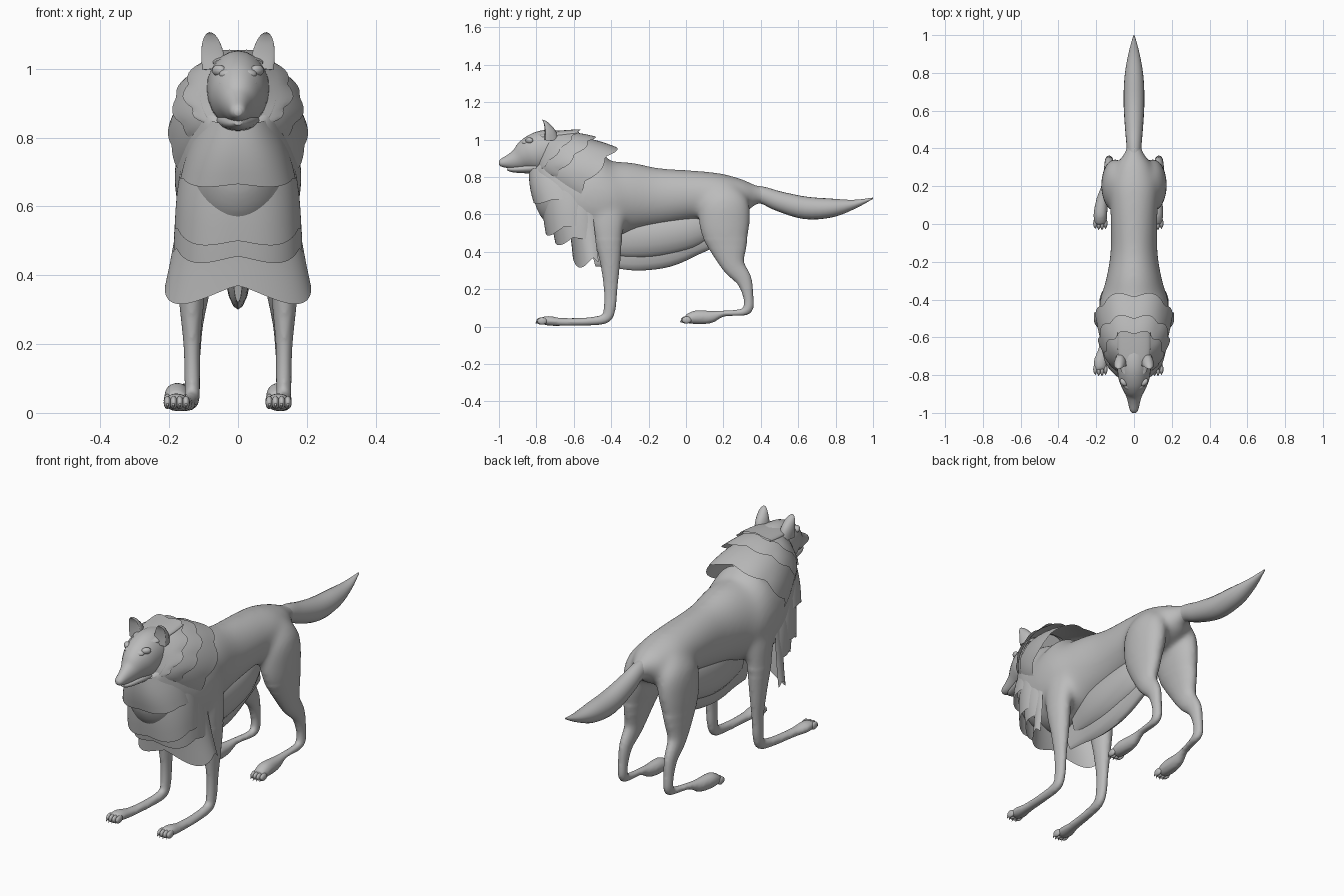
import bpy, bmesh, math
from mathutils import Vector

cube = bpy.data.objects.get("Cube")
if cube:
    bpy.data.objects.remove(cube)

GREY = (0.5, 0.5, 0.5, 1)
fur = bpy.data.materials.new("grey_fur")
fur.use_nodes = True
fur.diffuse_color = GREY
fur.node_tree.nodes["Principled BSDF"].inputs["Base Color"].default_value = GREY


def finish(name, bm, angle=60):
    """Turn a bmesh into a smooth shaded object."""
    bmesh.ops.recalc_face_normals(bm, faces=bm.faces)
    mesh = bpy.data.meshes.new(name)
    bm.to_mesh(mesh)
    bm.free()
    mesh.materials.append(fur)
    ob = bpy.data.objects.new(name, mesh)
    bpy.context.collection.objects.link(ob)
    bpy.ops.object.select_all(action='DESELECT')
    ob.select_set(True)
    bpy.context.view_layer.objects.active = ob
    bpy.ops.object.shade_smooth_by_angle(angle=math.radians(angle))
    return ob


def skin(bm, rows, closed):
    """Bridge rows of vertices with quads."""
    for r0, r1 in zip(rows, rows[1:]):
        n = len(r0)
        for i in range(n if closed else n - 1):
            j = (i + 1) % n
            bm.faces.new((r0[i], r0[j], r1[j], r1[i]))


def smooth_path(keys, steps):
    """Catmull-Rom interpolation of (x, y, z, half width, half depth)."""
    pts = [keys[0]] + list(keys) + [keys[-1]]
    out = []
    for k in range(len(keys) - 1):
        p0, p1, p2, p3 = pts[k:k + 4]
        for s in range(steps):
            t = s / steps
            out.append([b + 0.5 * t * (c - a + t * (2 * a - 5 * b + 4 * c - d
                        + t * (3 * (b - c) + d - a)))
                        for a, b, c, d in zip(p0, p1, p2, p3)])
    return out + [list(keys[-1])]


def sweep(name, keys, sides=20, steps=4, dent=1.0):
    """Elliptical tube along a path; dent < 1 hollows its front half."""
    path = smooth_path(keys, steps)
    bm = bmesh.new()
    rows = []
    for i, (x, y, z, a, b) in enumerate(path):
        nxt, prv = path[min(i + 1, len(path) - 1)], path[max(i - 1, 0)]
        t = (Vector(nxt[:3]) - Vector(prv[:3])).normalized()
        side = (Vector((1, 0, 0)) - t * t.x).normalized()
        up = t.cross(side)
        row = []
        for k in range(sides):
            ang = math.tau * k / sides
            s = math.sin(ang)
            depth = b * s * (dent if s < 0 else 1)
            row.append(bm.verts.new(Vector((x, y, z)) + side * a * math.cos(ang) + up * depth))
        rows.append(row)
    skin(bm, rows, True)
    bm.faces.new(rows[0])
    bm.faces.new(rows[-1])
    return finish(name, bm)


def blob(name, at, size, pitch=0.0, yaw=0.0):
    bm = bmesh.new()
    bmesh.ops.create_uvsphere(bm, u_segments=16, v_segments=10, radius=1)
    bmesh.ops.scale(bm, verts=bm.verts, vec=size)
    ob = finish(name, bm)
    ob.location = at
    ob.rotation_euler = (pitch, 0, yaw)


def shell(name, start, end, span=180, jag=0.03, teeth=5, bulge=0.008):
    """Fur layer between two rings, each (near y, z, far y, z, half width)."""
    bm = bmesh.new()
    n, steps = 48, 5
    rows = []

    def on_ring(ring, a):
        near, far = Vector((0, *ring[0:2])), Vector((0, *ring[2:4]))
        mid, half = (near + far) / 2, (near - far) / 2
        wide = math.copysign(abs(math.sin(a)) ** 0.8, a)
        out = half * math.cos(a) + Vector((ring[4] * wide, 0, 0))
        return mid + out, out.normalized()

    for r in range(steps + 1):
        t = r / steps
        row = []
        for i in range(n + 1):
            a = math.radians(span) * (2 * i / n - 1)
            p, out = on_ring(start, a)
            q, _ = on_ring(end, a)
            q += (q - p).normalized() * jag * abs(math.sin(teeth * a / 2))
            row.append(bm.verts.new(p.lerp(q, t) + out * bulge * math.sin(math.pi * t)))
        rows.append(row)
    skin(bm, rows, False)
    finish(name, bm, 40)


def along_y(rows):
    return [(0, y, z, a, b) for y, z, a, b in rows]


# Torso with tail root
body = [sweep("torso", along_y([
    (.5, .67, .04, .046), (.42, .70, .037, .043), (.37, .705, .055, .055), (.31, .70, .095, .088),
    (.2, .695, .13, .122), (.05, .70, .125, .135),
    (-.15, .69, .125, .16), (-.3, .69, .15, .19), (-.4, .68, .18, .21), (-.5, .69, .185, .245),
    (-.6, .73, .17, .235), (-.68, .82, .14, .18), (-.75, .9, .1, .11)]), 28)]

# Tail, head and jaw
sweep("tail", along_y([
    (.36, .71, .037, .046), (.42, .70, .04, .046), (.5, .67, .047, .053), (.64, .635, .055, .06),
    (.78, .635, .05, .05), (.9, .655, .03, .024), (1, .687, .003, .003)]))
sweep("head", along_y([
    (-1, .875, .010, .010), (-.985, .876, .022, .022), (-.94, .884, .033, .040),
    (-.9, .895, .046, .057), (-.86, .912, .066, .082), (-.82, .925, .082, .1),
    (-.76, .938, .09, .112), (-.7, .943, .09, .108), (-.62, .94, .08, .09)]), 24)
sweep("lower_jaw", along_y([
    (-.955, .844, .012, .008), (-.93, .841, .027, .015), (-.88, .843, .042, .022), (-.8, .85, .062, .032)]))
blob("nose", (0, -.986, .88), (.016, .012, .014))

# Ears, eyes and brow tufts
for s, tag in ((1, "left"), (-1, "right")):
    sweep(tag + "_ear", [
        (s * .07, -.75, 1.0, .034, .07), (s * .074, -.75, 1.04, .033, .055),
        (s * .079, -.755, 1.075, .026, .03), (s * .082, -.762, 1.095, .016, .013),
        (s * .084, -.768, 1.104, .005, .004)], dent=.1)
    blob(tag + "_eye", (s * .043, -.876, .958), (.013, .008, .006), 0, s * .6)
    blob(tag + "_inner_brow", (s * .032, -.862, .985), (.024, .016, .013), .6, s * .4)
    blob(tag + "_outer_brow", (s * .055, -.838, .995), (.024, .016, .017), .6, s * .8)

# Legs: right paws turn outward, left paws turn slightly inward
for s, tag, turn in ((1, "left", -.015), (-1, "right", .045)):
    def leg(name, rows, paw_y, paw_z):
        body.append(sweep(tag + name, [(s * x, y, z, a, b) for x, y, z, a, b in rows]))
        for k in range(4):
            x = s * (.133 + turn) + (k - 1.5) * .018
            reach = .006 if k in (1, 2) else 0
            blob(tag + name + "_toe", (x, paw_y - reach, paw_z), (.011, .026, .019))
            sweep(tag + name + "_claw", [
                (x, paw_y - .012, paw_z, .005, .005),
                (x, paw_y - .022 - reach, paw_z - .004, .004, .004),
                (x, paw_y - .03 - reach, paw_z - .014, .001, .001)], 8)

    leg("_front_leg", [
        (.11, -.43, .74, .04, .07), (.125, -.42, .6, .055, .095), (.135, -.415, .48, .05, .077),
        (.135, -.405, .335, .038, .053), (.134, -.403, .2, .025, .037), (.133, -.408, .1, .023, .033),
        (.133, -.43, .045, .022, .028), (.135 + turn * .2, -.52, .028, .023, .022),
        (.135 + turn * .6, -.66, .025, .027, .021), (.133 + turn, -.73, .031, .036, .026),
        (.133 + turn, -.775, .034, .03, .018)], -.769, .03)
    leg("_hind_leg", [
        (.06, .2, .77, .03, .05), (.092, .205, .67, .072, .13), (.104, .207, .54, .07, .137),
        (.115, .225, .44, .054, .108), (.125, .253, .33, .038, .063), (.13, .31, .25, .028, .043),
        (.132, .333, .16, .023, .028), (.132, .332, .1, .022, .028), (.132, .3, .077, .02, .019),
        (.133 + turn * .5, .2, .07, .019, .017), (.133 + turn * .8, .13, .052, .03, .034),
        (.133 + turn, .05, .05, .037, .037), (.133 + turn, .0, .04, .03, .022)], .004, .036)

# Merge torso and legs into one skin, then soften the hips and shoulders
bpy.ops.object.select_all(action='DESELECT')
for ob in body:
    ob.select_set(True)
bpy.context.view_layer.objects.active = body[0]
bpy.ops.object.join()
merge = body[0].modifiers.new("merge", 'REMESH')
merge.mode = 'VOXEL'
merge.voxel_size = 0.009
bm = bmesh.new()
bm.from_object(body[0], bpy.context.evaluated_depsgraph_get())
bpy.data.objects.remove(body[0])
for low, rounds in ((0, 2), (.42, 6), (.47, 16)):
    soft = [v for v in bm.verts if v.co.z >= low]
    for _ in range(rounds):
        bmesh.ops.smooth_vert(bm, verts=soft, factor=0.5, use_axis_x=True, use_axis_y=True, use_axis_z=True)
finish("body", bm, 80)

# Neck mane: flared rings, open at the throat
shell("cheek_ruff", (-.72, 1.04, -.80, .83, .085), (-.59, 1.045, -.79, .83, .145), 150, .025, 9)
shell("neck_ruff", (-.68, 1.04, -.80, .82, .11), (-.5, 1.02, -.74, .78, .18), 140, .025, 9)
shell("shoulder_ruff", (-.6, 1.02, -.78, .78, .14), (-.385, .965, -.64, .66, .197), 130, .03, 7)
shell("crown_tuft", (-.80, 1.03, -.74, 1.0, .07), (-.58, 1.055, -.58, 1.02, .085), 95, .015)

# Chest fur: overlapping bibs that step back toward the front legs
shell("upper_bib", (-.84, .84, -.55, .9, .10), (-.815, .665, -.52, .71, .165), 115, .012, 5)
shell("middle_bib", (-.77, .76, -.48, .8, .15), (-.75, .5, -.47, .6, .182), 115, .02, 5)
shell("lower_bib", (-.73, .72, -.45, .76, .155), (-.70, .455, -.42, .52, .185), 110, .025, 5)
shell("bottom_bib", (-.66, .68, -.42, .72, .165), (-.605, .37, -.39, .37, .212), 105, .055, 4, -.008)

# Belly fur: a narrow keel below a wider layer
sweep("belly_fur", along_y([
    (-.5, .38, .012, .06), (-.38, .41, .022, .10), (-.25, .42, .035, .12), (-.1, .435, .04, .115),
    (.05, .47, .035, .085), (.15, .5, .02, .07)]), 16)
sweep("belly_fur_outer", along_y([
    (-.44, .47, .03, .09), (-.3, .48, .065, .12), (-.15, .49, .078, .125), (.02, .52, .07, .11),
    (.13, .55, .04, .07)]), 16)
